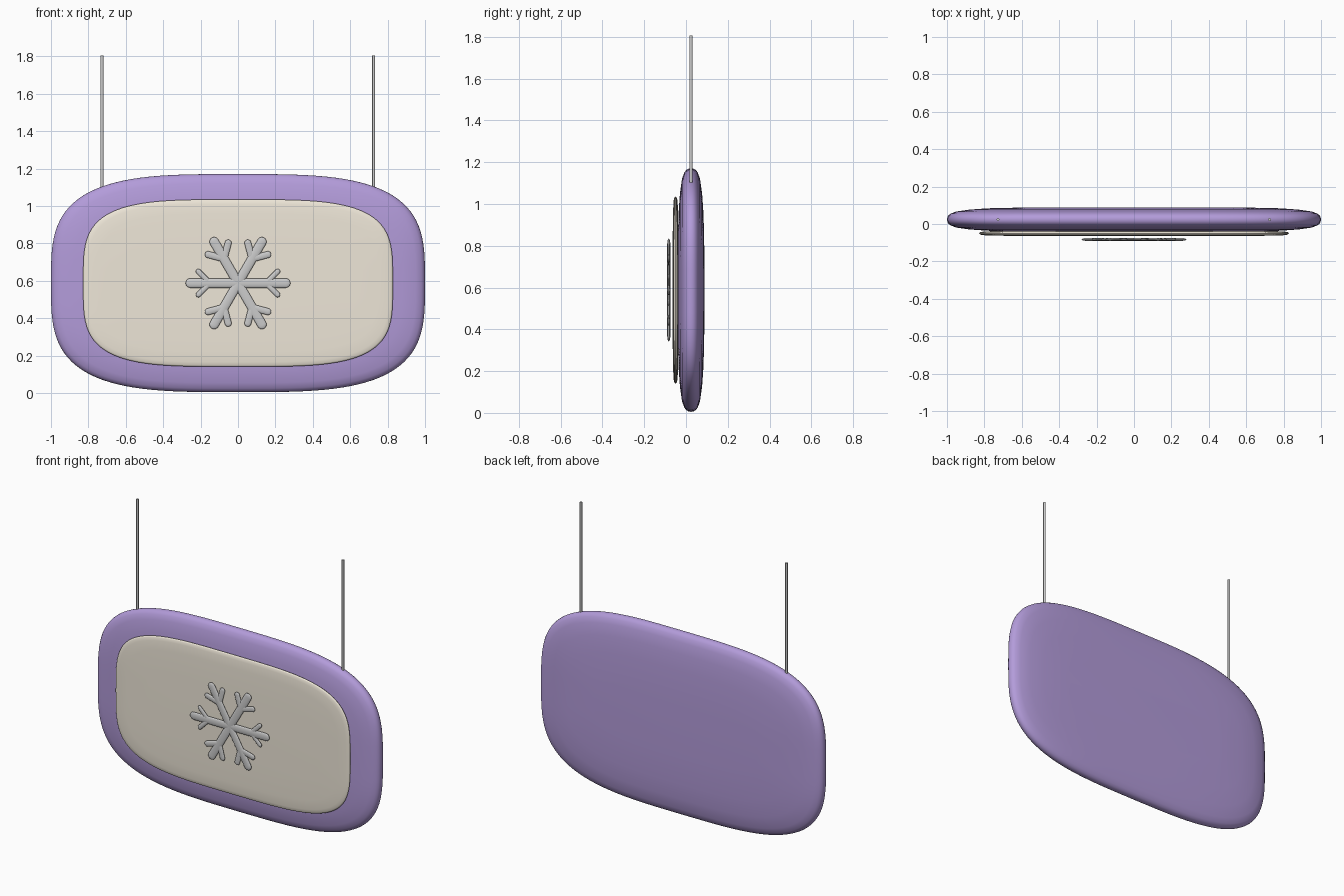
import bpy, bmesh, math
from mathutils import Vector

if "Cube" in bpy.data.objects:
    bpy.data.objects.remove(bpy.data.objects["Cube"])

ZC = 0.588  # height of the board centre


def material(name, rgb):
    m = bpy.data.materials.new(name)
    m.diffuse_color = (*rgb, 1)
    m.use_nodes = True
    m.node_tree.nodes["Principled BSDF"].inputs["Base Color"].default_value = m.diffuse_color
    return m


def loft(bm, rings):
    # skin a list of point rings and close both ends
    vs = [[bm.verts.new(p) for p in r] for r in rings]
    n = len(vs[0])
    for r0, r1 in zip(vs, vs[1:]):
        for i in range(n):
            j = (i + 1) % n
            bm.faces.new((r0[i], r0[j], r1[j], r1[i]))
    bm.faces.new(vs[0])
    bm.faces.new(vs[-1])


def finish(bm, name, mat=None):
    bmesh.ops.recalc_face_normals(bm, faces=bm.faces)
    me = bpy.data.meshes.new(name)
    bm.to_mesh(me)
    bm.free()
    ob = bpy.data.objects.new(name, me)
    bpy.context.collection.objects.link(ob)
    if mat:
        me.materials.append(mat)
    bpy.ops.object.select_all(action='DESELECT')
    ob.select_set(True)
    bpy.context.view_layer.objects.active = ob
    bpy.ops.object.shade_smooth_by_angle(angle=math.radians(50))
    return ob


def outline(a, b, n, y, count=112):
    # superellipse in the xz plane
    pts = []
    for i in range(count):
        t = 2 * math.pi * i / count
        c, s = math.cos(t), math.sin(t)
        pts.append((math.copysign(abs(c) ** (2 / n), c) * a, y,
                    ZC + math.copysign(abs(s) ** (2 / n), s) * b))
    return pts


def pillow(name, a, b, n, yc, profile, mat):
    # profile: (inset, half thickness) from the rim inwards
    full = [(i, -h) for i, h in reversed(profile)] + profile[1:]
    bm = bmesh.new()
    loft(bm, [outline(a - i, b - i, n, yc + h) for i, h in full])
    return finish(bm, name, mat)


def capsule(bm, p, q, r, depth):
    # round-ended bar in the xz plane, flattened along y
    p, q = Vector((p[0], 0, p[1])), Vector((q[0], 0, q[1]))
    d = (q - p).normalized()
    side = Vector((-d.z, 0, d.x))
    rings = []
    for k in range(12):
        end, ang = (p, -85 + 17 * k) if k < 6 else (q, 17 * (k - 6))
        ang = math.radians(ang)
        c = end + d * r * math.sin(ang)
        rings.append([c + side * r * math.cos(ang) * math.cos(t)
                      + Vector((0, depth * math.cos(ang) * math.sin(t), 0))
                      for t in (2 * math.pi * i / 16 for i in range(16))])
    loft(bm, rings)


# Purple board and cream front panel
pillow("sign_board", 1.0, 0.583, 3.4, 0.024,
       [(0, 0), (0.002, 0.012), (0.008, 0.022), (0.02, 0.032), (0.05, 0.043),
        (0.12, 0.053), (0.22, 0.060), (0.4, 0.064)],
       material("purple", (0.45, 0.33, 0.70)))
pillow("front_panel", 0.828, 0.447, 3.8, -0.050,
       [(0, 0), (0.002, 0.004), (0.008, 0.007), (0.025, 0.010),
        (0.08, 0.012), (0.2, 0.014)],
       material("cream", (0.86, 0.80, 0.69)))

# Snowflake emblem: six arms, each with two branches
bm = bmesh.new()
for k in range(6):
    ang = math.radians(60 * k)
    u = (math.cos(ang), math.sin(ang))

    def at(r, s):
        return (r * u[0] - s * u[1], r * u[1] + s * u[0])

    capsule(bm, at(0, 0), at(0.255, 0), 0.025, 0.0075)
    for s in (1, -1):
        capsule(bm, at(0.15, 0), at(0.212, 0.062 * s),
                0.014 if k % 3 == 0 else 0.018, 0.0065)
flake = finish(bm, "snowflake")
flake.location = (0, -0.0825, ZC)

# Hanging rods
for side, x in (("left", -0.727), ("right", 0.725)):
    bm = bmesh.new()
    bmesh.ops.create_cone(bm, cap_ends=True, segments=16, radius1=0.0075,
                          radius2=0.0075, depth=0.715)
    rod = finish(bm, side + "_hanging_rod")
    rod.location = (x, 0.024, 1.4475)
